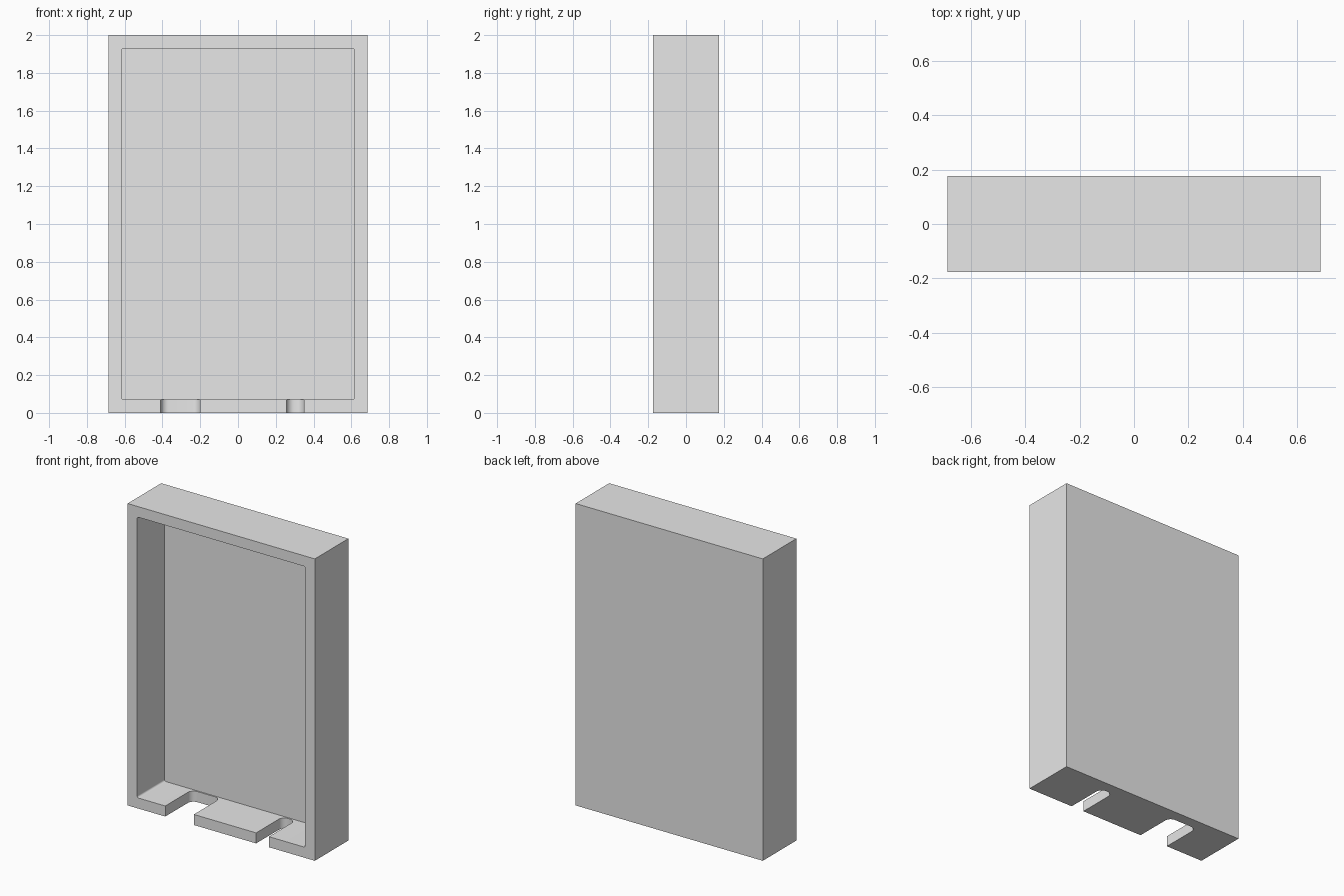
import bpy
import bmesh

cube = bpy.data.objects.get("Cube")
if cube:
    bpy.data.objects.remove(cube, do_unlink=True)

W, D, H = 1.372, 0.352, 2.0      # outer size
WALL = 0.07                      # wall thickness
FRONT = -D / 2

grey = bpy.data.materials.new("light_grey")
grey.use_nodes = True
grey.diffuse_color = (0.8, 0.8, 0.8, 1)
grey.node_tree.nodes["Principled BSDF"].inputs["Base Color"].default_value = (0.8, 0.8, 0.8, 1)


def box(name, low, high, radius=0, rounded=None):
    """Box between two corners; edges picked by the rounded rule get a fillet."""
    bm = bmesh.new()
    bmesh.ops.create_cube(bm, size=1)
    for v in bm.verts:
        v.co = [(a + b) / 2 + c * (b - a) for a, b, c in zip(low, high, v.co)]
    if radius:
        edges = [e for e in bm.edges if rounded(e.verts[0].co, e.verts[1].co)]
        bmesh.ops.bevel(bm, geom=edges, offset=radius, segments=8,
                        profile=0.5, affect='EDGES')
    mesh = bpy.data.meshes.new(name)
    bm.to_mesh(mesh)
    bm.free()
    mesh.materials.append(grey)
    obj = bpy.data.objects.new(name, mesh)
    bpy.context.collection.objects.link(obj)
    return obj


def along_depth(a, b):
    return abs(a.y - b.y) > 0.1


def inner_upright(a, b):
    return abs(a.x - b.x) < 0.001 and min(a.y, b.y) > FRONT


# Closed outer block
case = box("open_case", (-W / 2, FRONT, 0), (W / 2, D / 2, H))

# Front recess with slightly rounded corners
cutters = [box("recess_cutter", (WALL - W / 2, FRONT - 0.1, WALL),
               (W / 2 - WALL, D / 2 - 0.066, H - WALL), 0.012, along_depth)]

# Cable slots through the bottom wall, rounded at their inner end
for name, x0, x1 in (("wide_slot_cutter", -0.41, -0.2),
                     ("narrow_slot_cutter", 0.256, 0.35)):
    cutters.append(box(name, (x0, FRONT - 0.1, -0.1),
                       (x1, FRONT + 0.278, WALL + 0.05), 0.042, inner_upright))

# Carve the block and discard the cutters
bpy.context.view_layer.objects.active = case
for cutter in cutters:
    cutter.hide_render = True
    mod = case.modifiers.new(cutter.name, 'BOOLEAN')
    mod.operation = 'DIFFERENCE'
    mod.solver = 'EXACT'
    mod.object = cutter
    bpy.ops.object.modifier_apply(modifier=mod.name)
    bpy.data.objects.remove(cutter, do_unlink=True)

# Smooth the fillets, keep the corners crisp
bpy.ops.object.select_all(action='DESELECT')
case.select_set(True)
bpy.ops.object.shade_smooth_by_angle()
